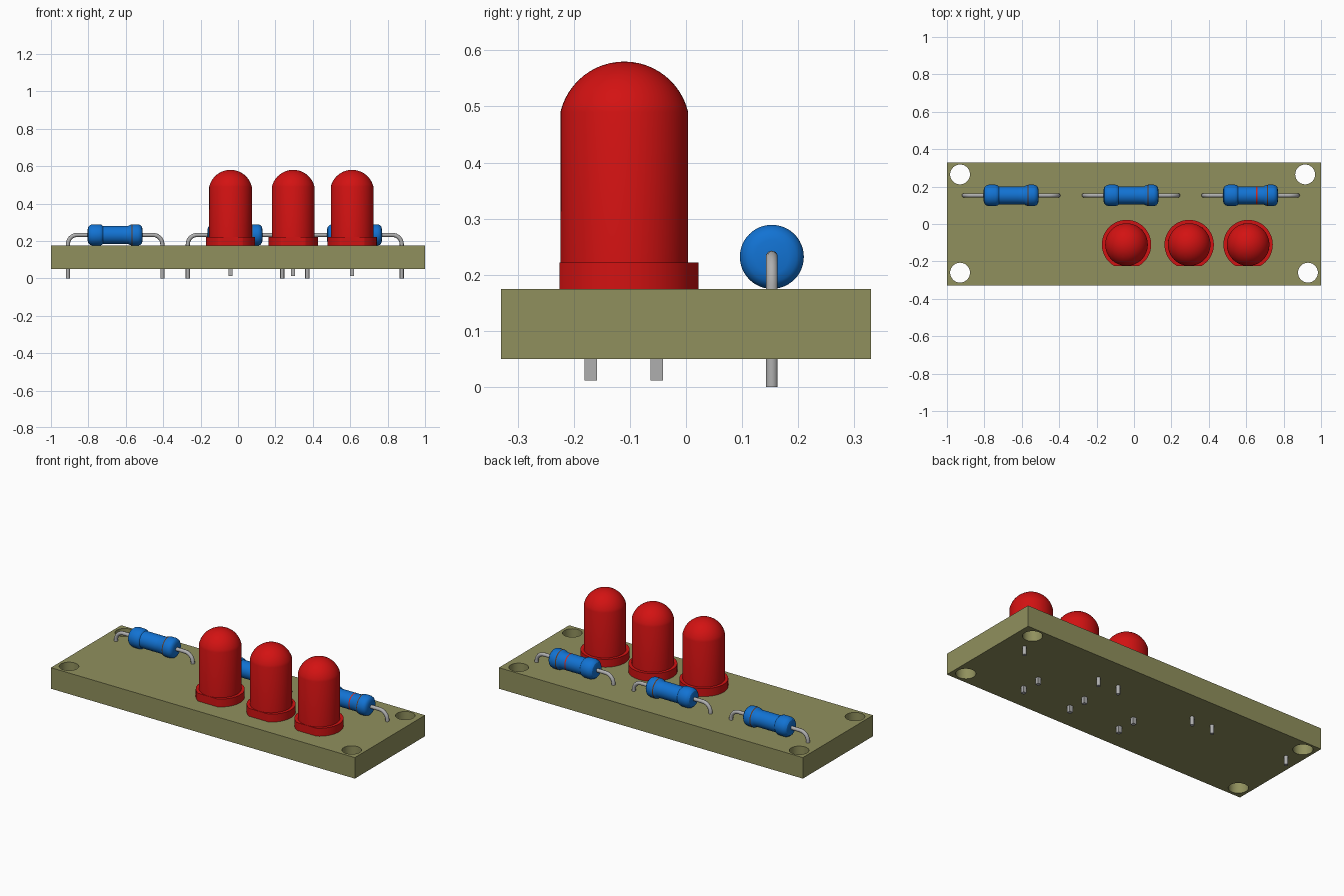
import bpy, bmesh, math
from mathutils import Matrix, Vector

if "Cube" in bpy.data.objects:
    bpy.data.objects.remove(bpy.data.objects["Cube"])


def material(name, rgb):
    m = bpy.data.materials.new(name)
    m.diffuse_color = (*rgb, 1)
    m.use_nodes = True
    m.node_tree.nodes["Principled BSDF"].inputs["Base Color"].default_value = m.diffuse_color
    return m


BOARD = material("olive board", (0.28, 0.28, 0.11))
RED = material("lamp red", (0.65, 0.006, 0.006))
BLUE = material("resistor blue", (0.006, 0.17, 0.65))
STEEL = material("lead grey", (0.43, 0.43, 0.43))
BROWN = material("band brown", (0.12, 0.04, 0.015))
BAND_RED = material("band red", (0.65, 0.02, 0.01))


def finish(bm, name, mats, smooth=True):
    bmesh.ops.recalc_face_normals(bm, faces=bm.faces)
    mesh = bpy.data.meshes.new(name)
    bm.to_mesh(mesh)
    bm.free()
    for m in mats:
        mesh.materials.append(m)
    ob = bpy.data.objects.new(name, mesh)
    bpy.context.collection.objects.link(ob)
    bpy.ops.object.select_all(action='DESELECT')
    ob.select_set(True)
    bpy.context.view_layer.objects.active = ob
    if smooth:
        bpy.ops.object.shade_smooth_by_angle(angle=math.radians(32))
    return ob


def lathe(profile, matrix, steps=48):
    """Spin (radius, height) points about z, then place the solid."""
    bm = bmesh.new()
    vs = [bm.verts.new((r, 0, z)) for r, z in profile]
    edges = [bm.edges.new(p) for p in zip(vs, vs[1:])]
    bmesh.ops.spin(bm, geom=vs + edges, cent=(0, 0, 0), axis=(0, 0, 1),
                   angle=math.tau, steps=steps, use_duplicate=False)
    bmesh.ops.remove_doubles(bm, verts=bm.verts, dist=1e-5)
    bmesh.ops.transform(bm, matrix=matrix, verts=bm.verts)
    return bm


def box(name, centre, size, mat):
    bm = bmesh.new()
    bmesh.ops.create_cube(bm, size=1, matrix=Matrix.Translation(centre)
                          @ Matrix.Diagonal((*size, 1)))
    return finish(bm, name, [mat], False)


# Circuit board with four corner holes
board = box("board", (0, 0, 0.1125), (2, 0.66, 0.125), BOARD)
for x, y in ((-0.93, 0.265), (0.915, 0.265), (-0.93, -0.26), (0.93, -0.26)):
    r = 0.053
    cutter = finish(lathe([(0, 0), (r, 0), (r, 0.3), (0, 0.3)],
                          Matrix.Translation((x, y, 0))), "hole_cutter", [BOARD], False)
    cutter.hide_render = True
    bpy.context.view_layer.objects.active = board
    mod = board.modifiers.new("hole", 'BOOLEAN')
    mod.operation, mod.object = 'DIFFERENCE', cutter
    bpy.ops.object.modifier_apply(modifier=mod.name)
    bpy.data.objects.remove(cutter)
bpy.ops.object.select_all(action='DESELECT')
board.select_set(True)
bpy.context.view_layer.objects.active = board
bpy.ops.object.shade_smooth_by_angle(angle=math.radians(32))

# Lamps: domed bulb, flange with a flat front, two square legs
DOME_R, DOME_Z = 0.117, 0.463
a0 = math.asin((0.49 - DOME_Z) / DOME_R)
dome = [(DOME_R * math.cos(a), DOME_Z + DOME_R * math.sin(a))
        for a in (a0 + (math.pi / 2 - a0) * i / 12 for i in range(13))]
dome[-1] = (0, DOME_Z + DOME_R)
for n, x in enumerate((-0.04, 0.295, 0.61), 1):
    y = -0.11
    place = Matrix.Translation((x, y, 0))
    finish(lathe([(0, 0.175), (0.114, 0.175)] + dome, place), f"lamp_bulb_{n}", [RED])
    bm = lathe([(0, 0.174), (0.132, 0.174), (0.132, 0.222), (0, 0.222)], place)
    cut = bmesh.ops.bisect_plane(bm, geom=bm.verts[:] + bm.edges[:] + bm.faces[:],
                                 plane_co=(x, y - 0.115, 0), plane_no=(0, -1, 0),
                                 clear_outer=True)
    rim = [e for e in cut["geom_cut"] if isinstance(e, bmesh.types.BMEdge)]
    bmesh.ops.holes_fill(bm, edges=rim)
    finish(bm, f"lamp_flange_{n}", [RED])
    for side, dy in (("front", -0.06), ("back", 0.058)):
        box(f"lamp_leg_{side}_{n}", (x, y + dy, 0.056), (0.022, 0.022, 0.088), STEEL)

# Resistors: swollen ends, slim middle, thin colour bands, one bent wire each
Y, Z = 0.153, 0.232
HALF = [(0, -0.147), (0.03, -0.147), (0.044, -0.143), (0.053, -0.133),
        (0.057, -0.12), (0.057, -0.083), (0.054, -0.072), (0.048, -0.066)]
END = [(0.048, 0.07), (0.053, 0.078), (0.056, 0.087), (0.057, 0.093), (0.057, 0.122),
       (0.053, 0.135), (0.044, 0.143), (0.03, 0.147), (0, 0.147)]
MIDDLE = [(0.048, 0.030), (0.048, 0.037)]
along_x = Matrix.Rotation(math.pi / 2, 4, 'Y')
for n, cx in enumerate((-0.657, -0.016, 0.623), 1):
    bm = lathe(HALF + MIDDLE + END, Matrix.Translation((cx, Y, Z)) @ along_x)
    for f in bm.faces:
        d = f.calc_center_median().x - cx
        if 0.087 < d < 0.093:
            f.material_index = 1
        elif n == 3 and 0.030 < d < 0.037:
            f.material_index = 2
    finish(bm, f"resistor_body_{n}", [BLUE, BROWN, BAND_RED])

    half, bend = 0.2525, 0.05
    right = [(half, 0.0)] + [(half - bend + bend * math.cos(a), Z - bend + bend * math.sin(a))
                             for a in (math.pi / 2 * i / 8 for i in range(9))]
    path = right + [(-px, pz) for px, pz in reversed(right)]
    curve = bpy.data.curves.new("wire_path", 'CURVE')
    curve.dimensions = '3D'
    curve.bevel_depth, curve.bevel_resolution = 0.011, 3
    curve.use_fill_caps = True
    sp = curve.splines.new('POLY')
    sp.points.add(len(path) - 1)
    for p, (px, pz) in zip(sp.points, path):
        p.co = (cx + px, Y, pz, 1)
    curve.materials.append(STEEL)
    wire = bpy.data.objects.new(f"resistor_wire_{n}", curve)
    bpy.context.collection.objects.link(wire)
    bpy.ops.object.select_all(action='DESELECT')
    wire.select_set(True)
    bpy.context.view_layer.objects.active = wire
    bpy.ops.object.convert(target='MESH')
    bpy.ops.object.shade_smooth_by_angle(angle=math.radians(40))
